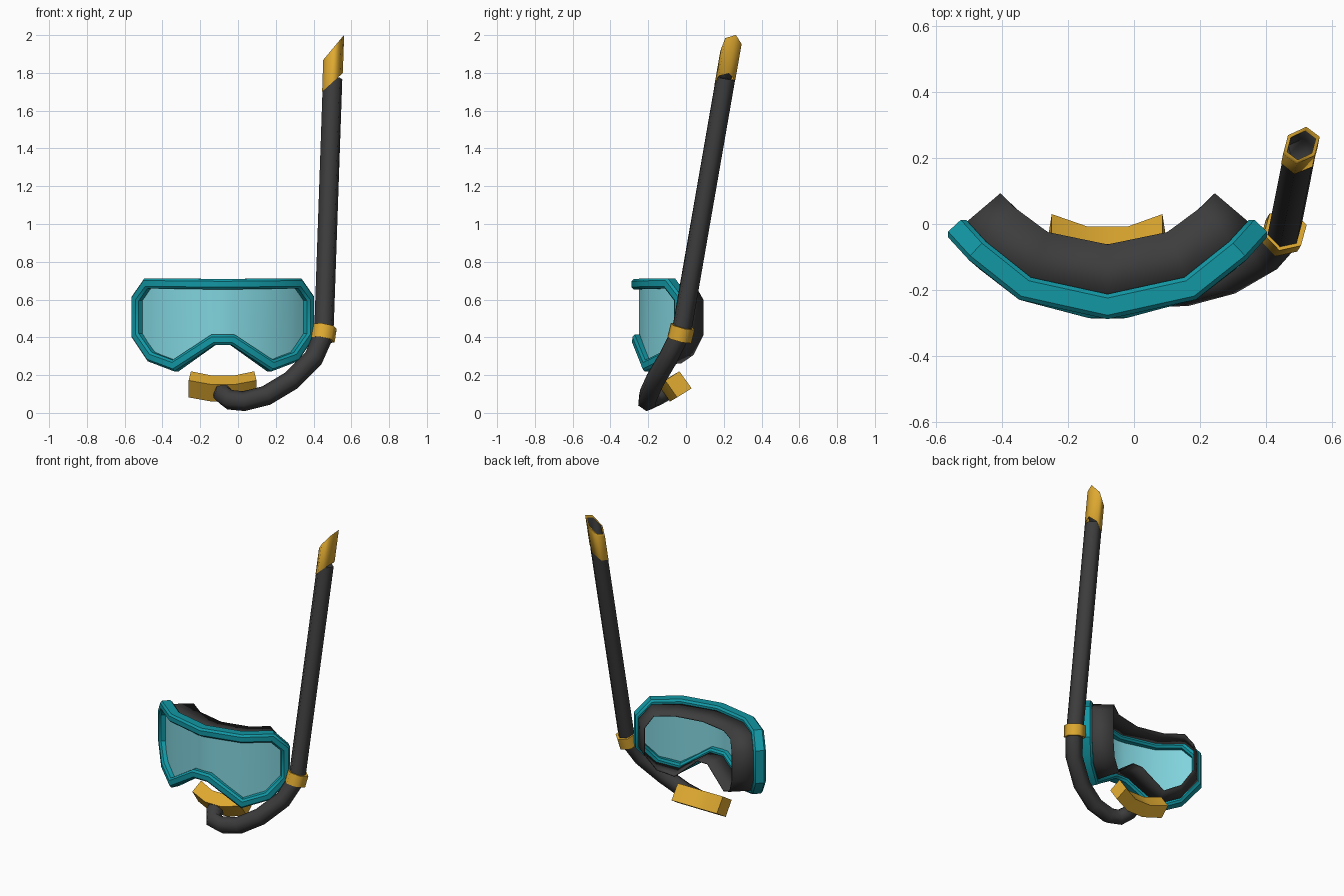
import bpy, bmesh, math
from mathutils import Vector as V

if "Cube" in bpy.data.objects:
    bpy.data.objects.remove(bpy.data.objects["Cube"])

CX = -0.08  # mask centre line


def mat(name, c):
    m = bpy.data.materials.new(name)
    m.diffuse_color = (*c, 1)
    m.use_nodes = True
    m.node_tree.nodes["Principled BSDF"].inputs["Base Color"].default_value = m.diffuse_color
    return m


TEAL = mat("teal plastic", (0.006, 0.31, 0.37))
GLASS = mat("pale blue glass", (0.22, 0.66, 0.73))
DARK = mat("dark rubber", (0.046, 0.046, 0.047))
GOLD = mat("golden yellow", (0.74, 0.40, 0.030))


def build(name, verts, faces, mats, angle=40, idx=None):
    me = bpy.data.meshes.new(name)
    me.from_pydata([tuple(v) for v in verts], [], faces)
    for m in mats:
        me.materials.append(m)
    if idx:
        for p in me.polygons:
            p.material_index = idx[p.index]
    bm = bmesh.new()
    bm.from_mesh(me)
    bmesh.ops.recalc_face_normals(bm, faces=bm.faces)
    bm.to_mesh(me)
    bm.free()
    ob = bpy.data.objects.new(name, me)
    bpy.context.collection.objects.link(ob)
    bpy.ops.object.select_all(action='DESELECT')
    ob.select_set(True)
    bpy.context.view_layer.objects.active = ob
    bpy.ops.object.shade_smooth_by_angle(angle=math.radians(angle))
    return ob


def loft(rings, closed=False, caps=False):
    """Vertices and quads through equal rings."""
    n, k = len(rings[0]), len(rings)
    verts = [p for r in rings for p in r]
    faces = [(i * n + j, i * n + (j + 1) % n,
              (i + 1) % k * n + (j + 1) % n, (i + 1) % k * n + j)
             for i in range(k if closed else k - 1) for j in range(n)]
    if caps:
        faces += [tuple(range(n)), tuple(range((k - 1) * n, k * n))]
    return verts, faces


def interp(x, pts):
    for (a, b), (c, d) in zip(pts, pts[1:]):
        if x <= c or (c, d) == pts[-1]:
            return b + (d - b) * (x - a) / (c - a)


# ---- mask outline (distance from centre line, height) and its bend in y
TOP = [(0, 0.681), (0.25, 0.684), (0.39, 0.685), (0.445, 0.605)]
BOT = [(0.445, 0.41), (0.37, 0.297), (0.25, 0.25), (0.05, 0.387)]
BEND = [(0, -0.25), (0.05, -0.247), (0.25, -0.195), (0.385, -0.09), (0.445, -0.025)]


def bend(u):
    return interp(abs(u), BEND)


half = TOP + BOT
loop = half + [(-u, z) for u, z in reversed(half[1:])]
path = [V((CX + u, bend(u), z)) for u, z in loop]

# Frame: chamfered section swept round the bent outline
W, D, C = 0.027, 0.038, 0.012
section = [(W, D - C), (W - C, D), (C - W, D), (-W, D - C),
           (-W, C - D), (C - W, -D), (W - C, -D), (W, C - D)]
rings = []
for i, p in enumerate(path):
    u = loop[i][0]
    a = (p - path[i - 1]).normalized()
    b = (path[(i + 1) % len(path)] - p).normalized()
    t = (a + b).normalized()
    slope = (bend(u + 0.06) - bend(u - 0.06)) / 0.12
    n = V((slope, -1, 0)).normalized()
    side = t.cross(n).normalized()
    miter = min(1.2, 1 / max(0.5, t.dot(a)))
    rings.append([p + side * s * miter + n * d for s, d in section])
build("mask_frame", *loft(rings, closed=True), [TEAL])

# Lens: bent sheet filling the outline
us = [0, 0.05, 0.25, 0.37, 0.39, 0.445]
us = [-u for u in us[:0:-1]] + us
lo = [(0, 0.387)] + BOT[::-1]
verts = []
for u in us:
    verts += [(CX + u, bend(u), interp(abs(u), lo)), (CX + u, bend(u), interp(abs(u), TOP))]
build("lens", verts, [(2 * i, 2 * i + 2, 2 * i + 3, 2 * i + 1) for i in range(len(us) - 1)], [GLASS])

# Skirt: rubber wall tapering back towards the face
rear = [V((CX + u * 0.725, bend(u) * 0.68 + 0.108, 0.47 + (z - 0.47) * 0.93)) for u, z in loop]
front = [p + V((0, 0.012, 0)) for p in path]
skirt = build("face_skirt", *loft([front, rear]), [DARK])
mod = skirt.modifiers.new("thickness", 'SOLIDIFY')
mod.thickness = 0.006
mod.offset = 0

# ---- snorkel
AX = V((0.0345, 0.174, 1)).normalized()  # straight barrel direction
BASE = V((0.455, -0.022, 0.44))


def barrel(z):
    return BASE + AX * ((z - BASE.z) / AX.z)


def hexring(c, t, r, ref):
    """Six-sided ring round axis t, first corner towards ref."""
    e = (ref - t * ref.dot(t)).normalized()
    f = t.cross(e)
    return [c + (e * math.cos(k * math.pi / 3) + f * math.sin(k * math.pi / 3)) * r for k in range(6)]


REF = V((math.cos(0.26), math.sin(0.26), 0))
pts = [barrel(1.77), barrel(0.47)] + [V(p) for p in (
    (0.448, -0.04, 0.40), (0.40, -0.095, 0.29), (0.28, -0.165, 0.17), (0.15, -0.2, 0.092),
    (0.03, -0.205, 0.062), (-0.045, -0.19, 0.07), (-0.078, -0.145, 0.093), (-0.08, -0.045, 0.15))]
rings, ref = [], REF
for i, p in enumerate(pts):
    t = (pts[min(i + 1, len(pts) - 1)] - pts[max(i - 1, 0)]).normalized()
    ref = (ref - t * ref.dot(t)).normalized()
    rings.append(hexring(p, t, 0.053, ref))
build("snorkel_tube", *loft(rings, caps=True), [DARK], 65)


# Tip: slanted golden sleeve with a dark bore
def slanted(z, slope, r):
    c = barrel(z)
    out = []
    for p in hexring(c, V((0, 0, 1)), r, REF):
        s = (slope * (p.x - c.x)) / (AX.z - slope * AX.x)
        out.append(p + AX * s)
    return out


v, f = loft([slanted(1.75, 0.9, 0.052), slanted(1.75, 0.9, 0.055), slanted(1.935, 1.2, 0.055),
             slanted(1.935, 1.2, 0.043), slanted(1.80, 1.0, 0.043)])
f.append(tuple(range(24, 30)))
build("snorkel_tip", v, f, [GOLD, DARK], 65, [0] * 18 + [1] * 7)

# Clip: ring joining snorkel and mask
t = V((0.16, 0.25, 1)).normalized()
c = V((0.452, -0.026, 0.422))
build("snorkel_clip", *loft([hexring(c + t * h, t, r, REF) for h, r in
      ((-0.037, 0.05), (-0.037, 0.068), (0.037, 0.068), (0.037, 0.05))], closed=True), [GOLD], 65)

# Mouthpiece: tilted bar, ends curving back
rings = []
for x, back, flare in ((-0.175, 1, 0.006), (-0.06, 0, 0), (0.06, 0, 0), (0.172, 1, 0.006)):
    off = V((0, 0.038, 0.022)) * back
    s = math.copysign(flare, x)
    rings.append([V((CX + x + dx * s, y, z)) + off for dx, y, z in (
        (-1, -0.008, 0.108), (-1, -0.073, 0.198), (1, -0.148, 0.150), (1, -0.085, 0.060))])
build("mouthpiece", *loft(rings, caps=True), [GOLD], 35)
